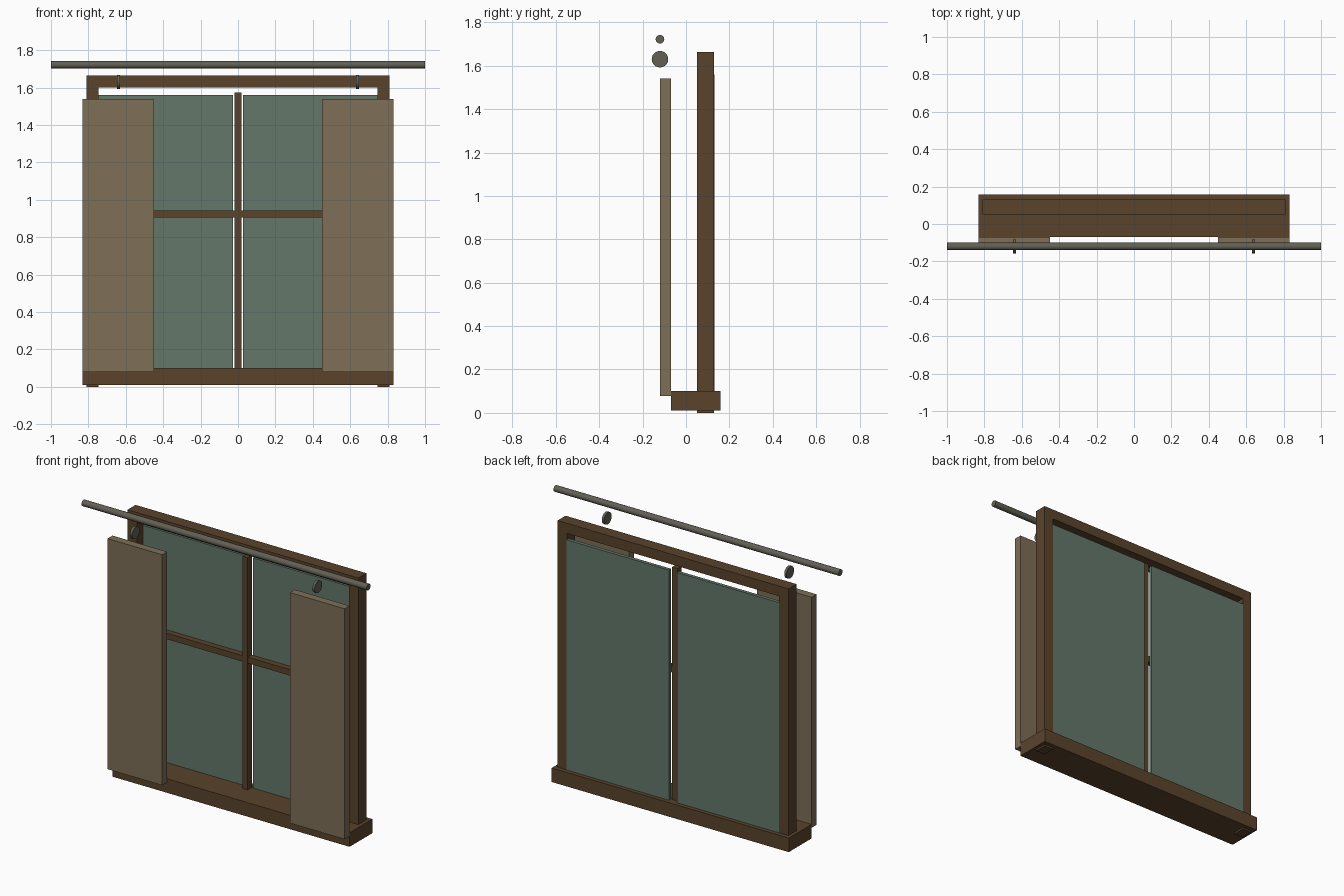
import bpy, math

if "Cube" in bpy.data.objects:
    bpy.data.objects.remove(bpy.data.objects["Cube"])


def material(name, rgb):
    # sRGB 0-255 to linear
    lin = [((c / 255 + 0.055) / 1.055) ** 2.4 for c in rgb]
    m = bpy.data.materials.new(name)
    m.diffuse_color = (*lin, 1)
    m.use_nodes = True
    m.node_tree.nodes["Principled BSDF"].inputs["Base Color"].default_value = m.diffuse_color
    return m


wood = material("dark_wood", (90, 67, 44))
tan = material("shutter_tan", (126, 110, 87))
glass = material("green_glass", (99, 119, 106))
iron = material("grey_iron", (98, 96, 85))


def box(name, mat, x, y, z):
    """Box from (min, max) ranges."""
    bpy.ops.mesh.primitive_cube_add(size=1, location=[(a + b) / 2 for a, b in (x, y, z)])
    o = bpy.context.object
    o.name = name
    o.scale = [b - a for a, b in (x, y, z)]
    bpy.ops.object.transform_apply(location=False, rotation=False, scale=True)
    o.data.materials.append(mat)
    return o


def bar(name, mat, radius, length, loc, sides):
    """Cylinder lying along x."""
    bpy.ops.mesh.primitive_cylinder_add(vertices=sides, radius=radius, depth=length,
                                        location=loc, rotation=(0, math.pi / 2, 0))
    o = bpy.context.object
    o.name = name
    o.data.materials.append(mat)
    bpy.ops.object.shade_smooth_by_angle(angle=math.radians(40))
    return o


# Frame and sill
box("top_rail", wood, (-0.81, 0.81), (0.05, 0.13), (1.6, 1.664))
box("sill", wood, (-0.832, 0.832), (-0.07, 0.158), (0.011, 0.1))

# Glazing bars
box("mullion", wood, (-0.019, 0.019), (0.07, 0.112), (0.08, 1.574))
box("cross_bar", wood, (-0.75, 0.75), (0.072, 0.11), (0.904, 0.942))

# Paired parts
for side, s in (("left", -1), ("right", 1)):
    def span(a, b):
        return tuple(sorted((s * a, s * b)))
    box(side + "_post", wood, span(0.745, 0.81), (0.05, 0.13), (0, 1.6))
    box(side + "_pane", glass, span(0.028, 0.745), (0.11, 0.132), (0.08, 1.56))
    box(side + "_shutter", tan, span(0.448, 0.832), (-0.12, -0.07), (0.078, 1.54))
    bar(side + "_rail_wheel", iron, 0.038, 0.016, (s * 0.64, -0.12, 1.63), 24)

# Hanging rail
bar("rail_rod", iron, 0.02, 2.0, (0, -0.12, 1.722), 20)
